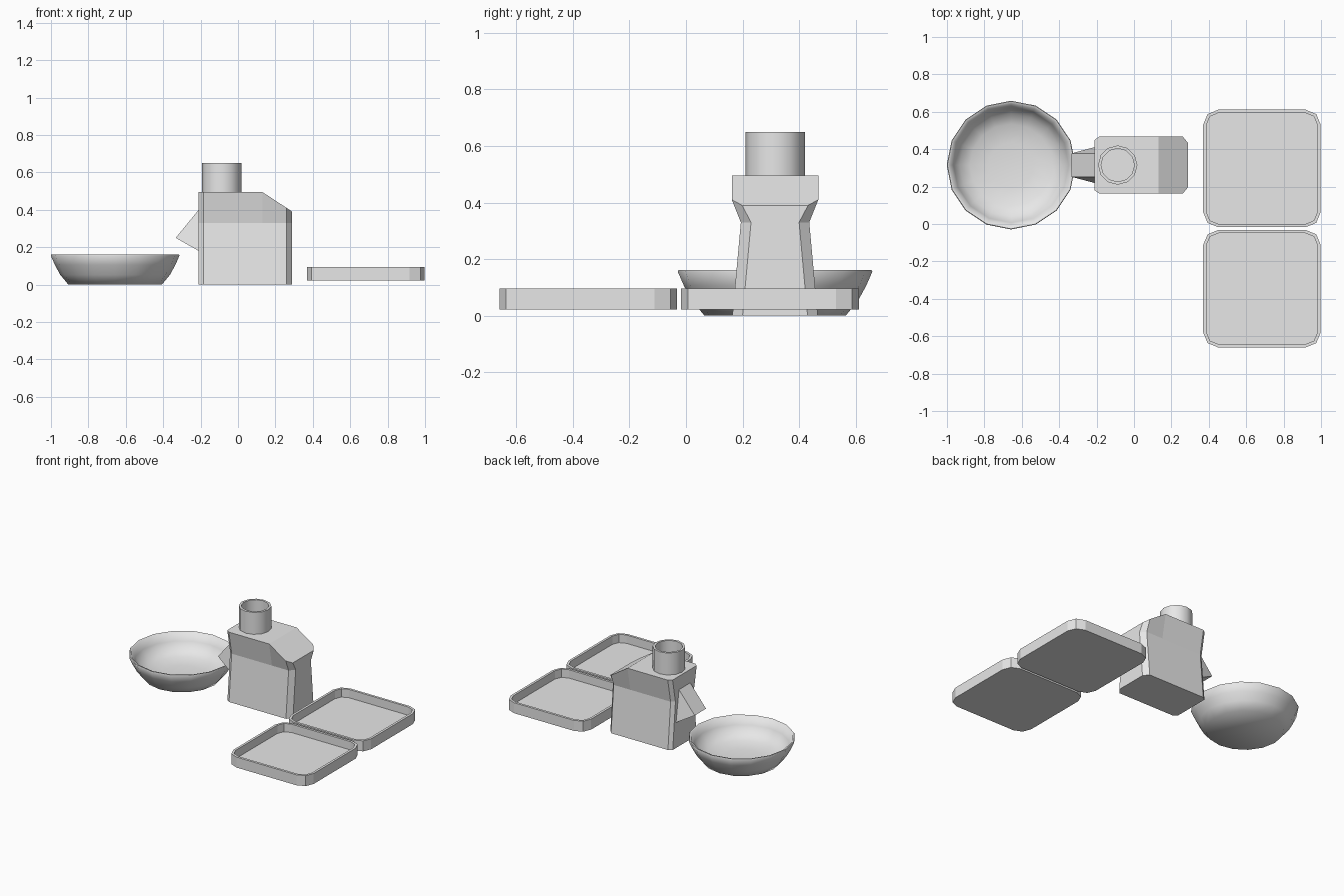
import bpy
import bmesh
import math

if "Cube" in bpy.data.objects:
    bpy.data.objects.remove(bpy.data.objects["Cube"])

grey = bpy.data.materials.new("light_grey")
grey.diffuse_color = (0.8, 0.8, 0.8, 1)
grey.use_nodes = True
grey.node_tree.nodes["Principled BSDF"].inputs["Base Color"].default_value = grey.diffuse_color


def finish(name, bm, smooth=None):
    """Turn a bmesh into an object, optionally smooth below an angle in degrees."""
    bmesh.ops.recalc_face_normals(bm, faces=bm.faces)
    mesh = bpy.data.meshes.new(name)
    bm.to_mesh(mesh)
    bm.free()
    if smooth:
        mesh.shade_smooth()
        mesh.set_sharp_from_angle(angle=math.radians(smooth))
    mesh.materials.append(grey)
    obj = bpy.data.objects.new(name, mesh)
    bpy.context.collection.objects.link(obj)
    return obj


def loft(name, rings, end_caps=None, smooth=None):
    """Skin matching rings; close the first ring and the last one."""
    bm = bmesh.new()
    loops = [[bm.verts.new(p) for p in ring] for ring in rings]
    n = len(loops[0])
    for a, b in zip(loops, loops[1:]):
        for i in range(n):
            j = (i + 1) % n
            bm.faces.new((a[i], a[j], b[j], b[i]))
    bm.faces.new(loops[0])
    for cap in end_caps or [range(n)]:
        bm.faces.new([loops[-1][i] for i in cap])
    return finish(name, bm, smooth)


def lathe(name, cx, cy, sides, profile, smooth):
    """Revolve (radius, height) pairs around a vertical axis."""
    turn = [2 * math.pi * i / sides for i in range(sides)]
    rings = [[(cx + r * math.cos(a), cy + r * math.sin(a), z) for a in turn]
             for r, z in profile]
    return loft(name, rings, smooth=smooth)


def rounded_square(cx, cy, half, radius, z):
    """Square outline with two-segment rounded corners."""
    pts = []
    for q, (sx, sy) in enumerate([(1, 1), (-1, 1), (-1, -1), (1, -1)]):
        for k in range(3):
            a = math.pi / 2 * q + math.pi / 4 * k
            pts.append((cx + sx * (half - radius) + radius * math.cos(a),
                        cy + sy * (half - radius) + radius * math.sin(a), z))
    return pts


CY = 0.315  # shared centre line of bowl and machine

# Round bowl with a thin rim
lathe("bowl", -0.657, CY, 16,
      [(0.25, 0), (0.293, 0.052), (0.322, 0.105), (0.344, 0.155), (0.341, 0.162),
       (0.329, 0.16), (0.308, 0.105), (0.275, 0.06), (0.22, 0.034), (0.12, 0.02)],
      smooth=60)


# Machine body: chamfered block, pinched at the waist, sloped at the front end
def body_ring(half, height):
    side = [(-0.21, half - 0.018), (-0.185, half), (0.13, half),
            (0.26, half), (0.29, half - 0.036)]
    near = [(x, -y) for x, y in side]
    return [(x, CY + y, height(x)) for x, y in near + side[::-1]]


loft("machine_body",
     [body_ring(0.151, lambda x: 0),
      body_ring(0.121, lambda x: 0.33),
      body_ring(0.153, lambda x: 0.495 - 0.655 * max(0, x - 0.13))],
     end_caps=[(0, 1, 2, 7, 8, 9), (2, 3, 4, 5, 6, 7)])

# Open feed tube on top of the body
lathe("feed_tube", -0.087, CY, 12,
      [(0.105, 0.49), (0.105, 0.65), (0.089, 0.65), (0.089, 0.497)], smooth=35)

# Wedge-shaped spout above the bowl, wider at its lower edge
bm = bmesh.new()
left, right = [[bm.verts.new((x, CY + s * w, z)) for x, w, z in
                [(-0.21, 0.063, 0.4), (-0.333, 0.063, 0.25), (-0.21, 0.096, 0.18)]]
               for s in (-1, 1)]
bm.faces.new(left)
bm.faces.new(right)
for i in range(3):
    j = (i + 1) % 3
    bm.faces.new((left[i], left[j], right[j], right[i]))
finish("spout", bm)

# Two shallow square trays with rounded corners
for name, cy in (("back_tray", 0.297), ("front_tray", -0.346)):
    loft(name, [rounded_square(0.684, cy, half, radius, z) for half, radius, z in
                [(0.314, 0.08, 0.021), (0.314, 0.08, 0.095),
                 (0.297, 0.065, 0.095), (0.297, 0.065, 0.036)]])
